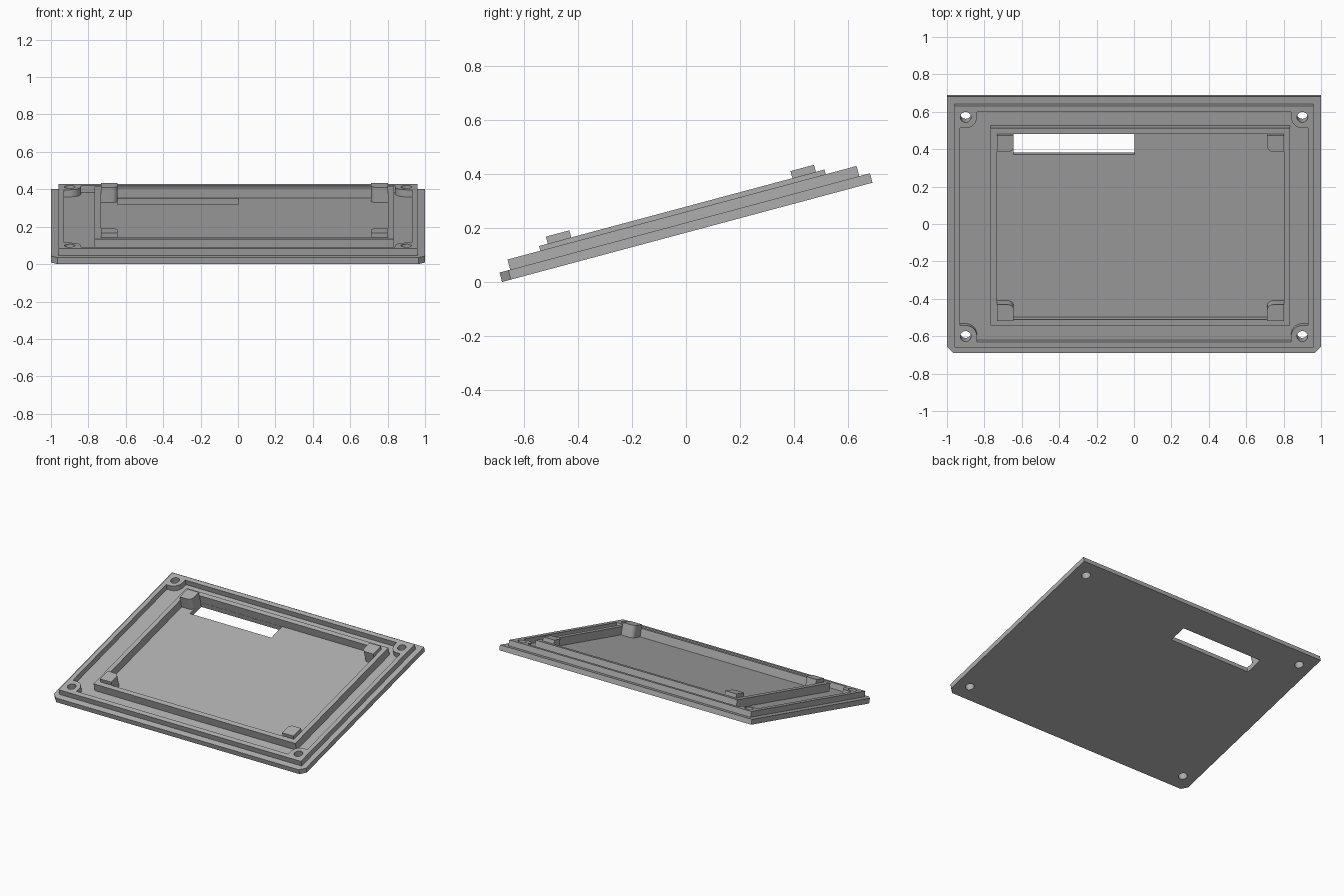
import bpy, bmesh, math
from mathutils import Matrix

cube = bpy.data.objects.get("Cube")
if cube:
    bpy.data.objects.remove(cube, do_unlink=True)

# One plain grey for the whole lid
grey = bpy.data.materials.new("plain_grey")
grey.use_nodes = True
grey.diffuse_color = (0.42, 0.42, 0.42, 1)
grey.node_tree.nodes["Principled BSDF"].inputs["Base Color"].default_value = (0.42, 0.42, 0.42, 1)

# Sizes measured in the plane of the lid: v runs from front to back
LENGTH, FLOOR, RIM, FRAME, POST = 1.419, 0.036, 0.075, 0.093, 0.12
TILT = math.radians(15)
SHIFT = (FLOOR * math.sin(TILT) - LENGTH * math.cos(TILT)) / 2
PLACE = Matrix.Translation((0, SHIFT, 0)) @ Matrix.Rotation(TILT, 4, 'X')


def rect(x0, x1, v0, v1):
    return [(x0, v0), (x1, v0), (x1, v1), (x0, v1)]


def arc(cx, cv, r, start, sweep, n):
    angles = [math.radians(start + sweep * i / n) for i in range(n + 1)]
    return [(cx + r * math.cos(a), cv + r * math.sin(a)) for a in angles]


def circle(cx, cv, r, n=32):
    return arc(cx, cv, r, 0, 360, n)[:-1]


def slab(name, outlines, bottom, top):
    """Extrude the first outline, with the others as holes, then tilt it."""
    curve = bpy.data.curves.new(name, 'CURVE')
    curve.dimensions, curve.fill_mode = '2D', 'BOTH'
    curve.extrude = (top - bottom) / 2
    for pts in outlines:
        spline = curve.splines.new('POLY')
        spline.points.add(len(pts) - 1)
        for p, (x, v) in zip(spline.points, pts):
            p.co = (x, v, 0, 1)
        spline.use_cyclic_u = True
    temp = bpy.data.objects.new(name + "_outline", curve)
    bpy.context.collection.objects.link(temp)
    bpy.context.view_layer.update()
    graph = bpy.context.evaluated_depsgraph_get()
    mesh = bpy.data.meshes.new_from_object(temp.evaluated_get(graph))
    bpy.data.objects.remove(temp, do_unlink=True)
    bpy.data.curves.remove(curve)

    bm = bmesh.new()
    bm.from_mesh(mesh)
    bmesh.ops.remove_doubles(bm, verts=bm.verts, dist=1e-5)
    bmesh.ops.translate(bm, verts=bm.verts, vec=(0, 0, (bottom + top) / 2))
    bmesh.ops.recalc_face_normals(bm, faces=bm.faces)
    bm.to_mesh(mesh)
    bm.free()

    mesh.name = name
    mesh.materials.clear()
    mesh.materials.append(grey)
    obj = bpy.data.objects.new(name, mesh)
    bpy.context.collection.objects.link(obj)
    obj.matrix_world = PLACE
    bpy.ops.object.select_all(action='DESELECT')
    obj.select_set(True)
    bpy.context.view_layer.objects.active = obj
    bpy.ops.object.shade_smooth_by_angle(angle=math.radians(30))
    return obj


# Base plate with chamfered front corners, display slot and screw holes
C = 0.034
SCREW_X, SCREW_V, HOLE_R = 0.9, 0.103, 0.029
screws = [(sx, sv) for sx in (-1, 1) for sv in (-1, 1)]


def at_end(sv, v):
    return v if sv < 0 else LENGTH - v


holes = [circle(sx * SCREW_X, at_end(sv, SCREW_V), HOLE_R) for sx, sv in screws]
plate = [(-1 + C, 0), (1 - C, 0), (1, C), (1, LENGTH), (-1, LENGTH), (-1, C)]
slot = rect(-0.643, 0.004, 1.1, 1.226)
slab("base_plate", [plate, slot] + holes, 0, FLOOR)

# Thin locating rim
IN_X, IN_V = 0.93, 0.073
slab("locating_rim", [rect(-0.961, 0.961, 0.041, LENGTH - 0.041),
                      rect(-IN_X, IN_X, IN_V, LENGTH - IN_V)], FLOOR, RIM)

# Screw bosses filling the rim corners
for (sx, sv), hole in zip(screws, holes):
    r = 0.06
    shape = [(IN_X, IN_V), (SCREW_X - r, IN_V)]
    shape += arc(SCREW_X, SCREW_V, r, 180, -90, 12)
    shape += [(IN_X, SCREW_V + r)]
    shape = [(sx * x, at_end(sv, v)) for x, v in shape]
    name = f"screw_boss_{'back' if sv > 0 else 'front'}_{'left' if sx > 0 else 'right'}"
    slab(name, [shape, hole], FLOOR, RIM)

# Raised inner frame, set slightly towards the model's left
X0, X1, V0, V1, WALL = -0.733, 0.802, 0.2, 1.227, 0.033
slab("inner_frame", [rect(X0 - WALL, X1 + WALL, V0 - WALL, V1 + WALL),
                     rect(X0, X1, V0, V1)], FLOOR, FRAME)

# Corner posts inside the frame, rounded on the inward corner
SIZE, ROUND = 0.09, 0.03
for sx, sv in screws:
    k = SIZE - ROUND
    shape = [(0, 0), (SIZE, 0)] + arc(k, k, ROUND, 0, 90, 8) + [(0, SIZE)]
    cx, cv = (X1 if sx > 0 else X0), (V1 if sv > 0 else V0)
    shape = [(cx - sx * x, cv - sv * v) for x, v in shape]
    name = f"corner_post_{'back' if sv > 0 else 'front'}_{'left' if sx > 0 else 'right'}"
    slab(name, [shape], FLOOR, POST)
